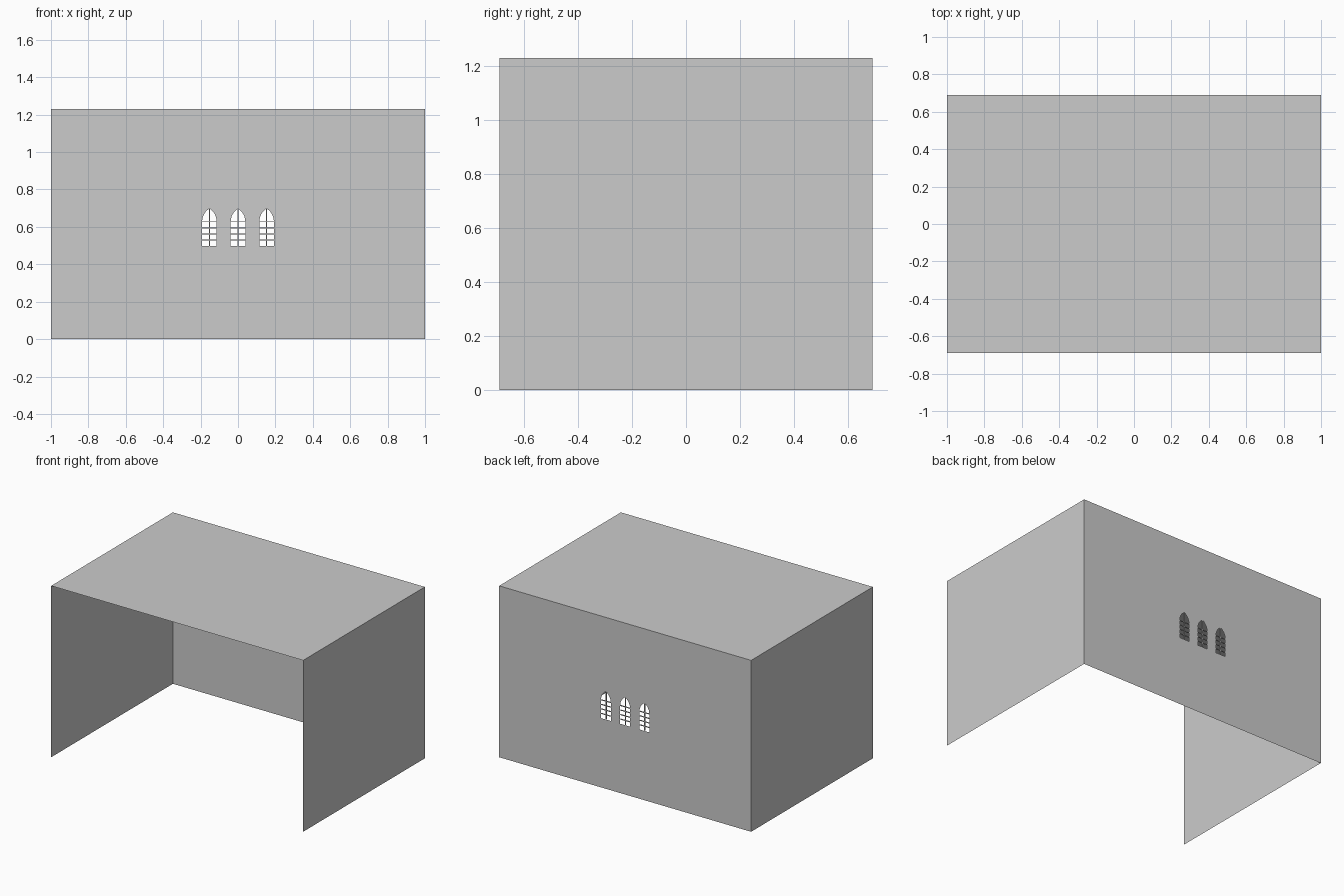
import bpy, math

if "Cube" in bpy.data.objects:
    bpy.data.objects.remove(bpy.data.objects["Cube"])

W, D, H = 1.0, 0.69, 1.23               # half width, half depth, height
HALF, SILL, SPRING, TIP = 0.039, 0.497, 0.628, 0.698
CENTRES = (-0.153, 0.0, 0.153)


def panel(name, pts):
    me = bpy.data.meshes.new(name)
    me.from_pydata(pts, [], [(0, 1, 2, 3)])
    ob = bpy.data.objects.new(name, me)
    bpy.context.collection.objects.link(ob)


def bar(name, x, z, sx, sz):
    bpy.ops.mesh.primitive_cube_add(size=1, location=(x, D - 0.003, z))
    ob = bpy.context.object
    ob.name = name
    ob.scale = (sx, 0.006, sz)


def lancet(cx):
    # pointed arch outline
    rise = TIP - SPRING
    r = (HALF ** 2 + rise ** 2) / (2 * HALF)
    end = math.asin(rise / r)
    arc = [(HALF - r + r * math.cos(end * i / 6), SPRING + r * math.sin(end * i / 6))
           for i in range(7)]
    right = [(HALF, SILL)] + arc
    left = [(-x, z) for x, z in reversed(right[:-1])]
    return [(cx + x, z) for x, z in right + left]


# side walls and ceiling; front and floor stay open
for side, name in ((-1, "left_wall"), (1, "right_wall")):
    panel(name, [(side * W, -D, 0), (side * W, D, 0), (side * W, D, H), (side * W, -D, H)][::side])
panel("ceiling", [(-W, -D, H), (W, -D, H), (W, D, H), (-W, D, H)])

# back wall: filled outline with three window openings
cu = bpy.data.curves.new("back_wall", 'CURVE')
cu.dimensions = '2D'
cu.fill_mode = 'BOTH'
for pts in [[(-W, 0), (W, 0), (W, H), (-W, H)]] + [lancet(c) for c in CENTRES]:
    sp = cu.splines.new('POLY')
    sp.points.add(len(pts) - 1)
    for p, (x, z) in zip(sp.points, pts):
        p.co = (x, z, 0, 1)
    sp.use_cyclic_u = True
wall = bpy.data.objects.new("back_wall", cu)
wall.location.y = D
wall.rotation_euler.x = math.pi / 2
bpy.context.collection.objects.link(wall)
bpy.ops.object.select_all(action='DESELECT')
wall.select_set(True)
bpy.context.view_layer.objects.active = wall
bpy.ops.object.convert(target='MESH')

# window bars
for c in CENTRES:
    bar("window_mullion", c, (SILL + TIP) / 2, 0.006, TIP - SILL - 0.004)
    for i in range(4):
        bar("window_crossbar", c, 0.53 + i * 0.0325, 2 * HALF, 0.005)
